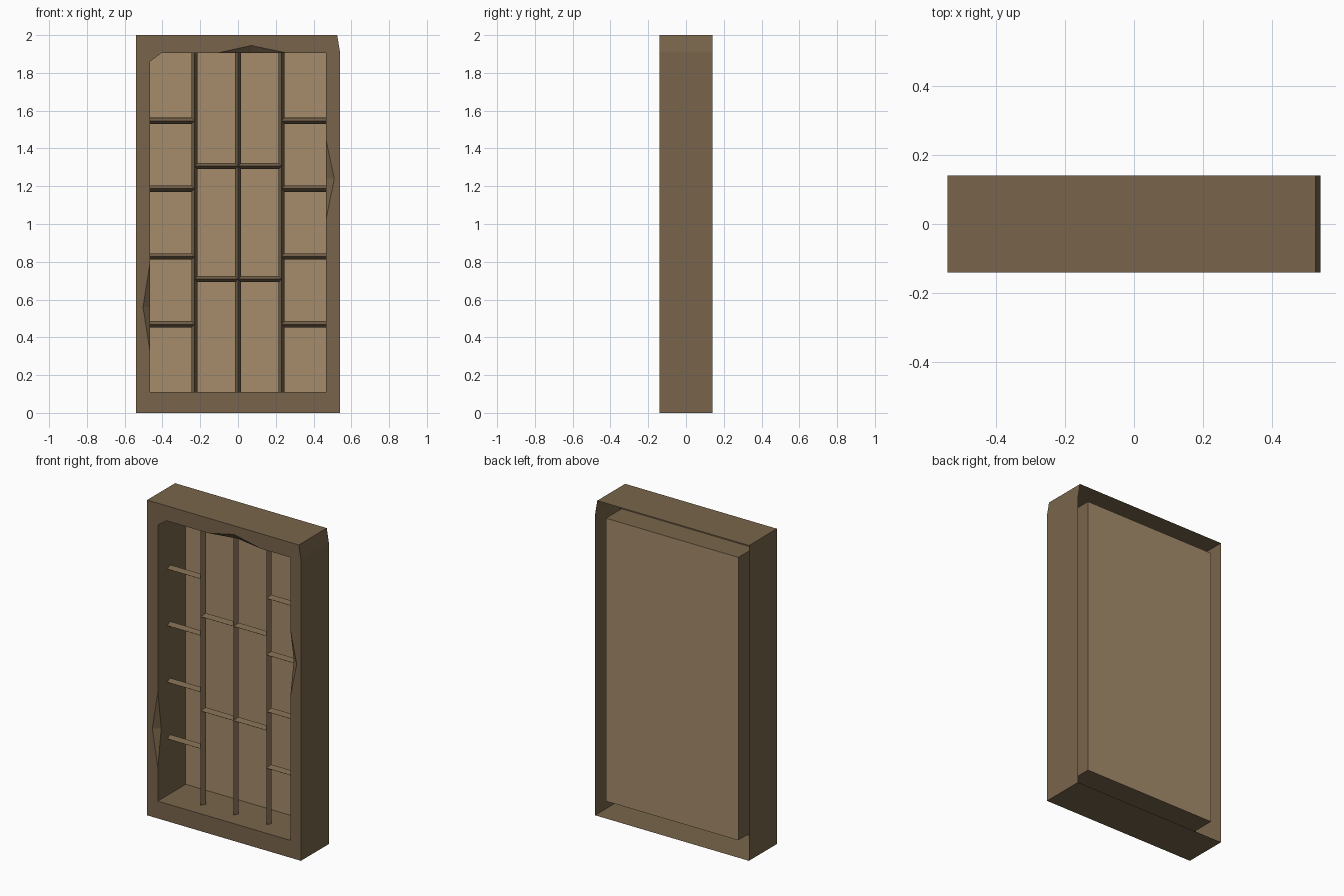
import bpy, bmesh
from mathutils import Vector

cube = bpy.data.objects.get("Cube")
if cube:
    bpy.data.objects.remove(cube, do_unlink=True)


def material(name, rgb):
    m = bpy.data.materials.new(name)
    m.use_nodes = True
    m.diffuse_color = (*rgb, 1)
    m.node_tree.nodes["Principled BSDF"].inputs["Base Color"].default_value = (*rgb, 1)
    return m


wood = material("dark wood", (0.19, 0.13, 0.071))
panel = material("light panel", (0.38, 0.265, 0.149))


def finish(name, bm, mat):
    mesh = bpy.data.meshes.new(name)
    bm.to_mesh(mesh)
    bm.free()
    mesh.materials.append(mat)
    obj = bpy.data.objects.new(name, mesh)
    bpy.context.collection.objects.link(obj)
    return obj


FRONT, BACK = -0.14, 0.14
W, LOW, TOP = 0.465, 0.11, 1.905       # opening
CHIP, CORNER = -0.105, -0.08           # depth reached by the chips


# Frame: open-backed shell with a chipped opening
bm = bmesh.new()
cache = {}


def vert(x, z, y=FRONT):
    key = (x, y, z)
    if key not in cache:
        cache[key] = bm.verts.new(key)
    return cache[key]


def face(*points):
    return bm.faces.new([vert(*p) for p in points])


def loop_edges(points):
    vs = [vert(*p) for p in points]
    return [bm.edges.get((a, b)) or bm.edges.new((a, b))
            for a, b in zip(vs, vs[1:] + vs[:1])]


outer = [(-0.54, 0), (-0.54, 2), (0.525, 2), (0.54, 1.91), (0.54, 0)]
for a, b in zip(outer, outer[1:] + outer[:1]):
    face(a, b, (*b, BACK), (*a, BACK))

# Each chip is start, worn point on the front, end, and deep point on the wall
left_chip = [(-W, 0.32), (-0.503, 0.56), (-W, 0.8), (-W, 0.56, CHIP)]
top_chip = [(-0.11, TOP), (0.07, 1.945), (0.26, TOP), (0.07, TOP, CHIP)]
right_chip = [(W, 1.45), (0.51, 1.24), (W, 1.02), (W, 1.24, CHIP)]
for start, worn, end, deep in (left_chip, top_chip, right_chip):
    face(start, worn, deep)
    face(worn, end, deep)

# Opening walls, and the splinter left across one upper corner
splinter = [(-W, 1.86), (-0.405, TOP)]
corner = (-W, TOP, CORNER)
face(splinter[0], splinter[1], corner)


def wall(front, chip=None):
    a, b = front[0], front[-1]
    face(*front, (b[0], b[1], BACK), (a[0], a[1], BACK))


wall([(-W, LOW), left_chip[0], left_chip[3], left_chip[2], splinter[0], corner])
wall([corner, splinter[1], top_chip[0], top_chip[3], top_chip[2], (W, TOP)])
wall([(W, TOP), right_chip[0], right_chip[3], right_chip[2], (W, LOW)])
wall([(W, LOW), (-W, LOW)])

opening = [(-W, LOW), *left_chip[:3], *splinter, *top_chip[:3],
           (W, TOP), *right_chip[:3], (W, LOW)]
bmesh.ops.triangle_fill(bm, edges=loop_edges(outer) + loop_edges(opening),
                        use_beauty=True, normal=(0, -1, 0))
bmesh.ops.recalc_face_normals(bm, faces=bm.faces[:])
front = next(f for f in bm.faces if all(abs(v.co.y - FRONT) < 1e-4 for v in f.verts))
if front.normal.y > 0:
    bmesh.ops.reverse_faces(bm, faces=bm.faces[:])
finish("frame", bm, wood)

# Back panel
bm = bmesh.new()
bm.faces.new([bm.verts.new((x, BACK, z)) for x, z in
              ((-W, LOW), (W, LOW), (W, TOP), (-W, TOP))])
finish("back_panel", bm, panel)


# Glazing bars: triangular, edge to the front; half width against the walls
def bar(name, a, b, sides=(-1, 1)):
    a, b = (Vector((p[0], 0, p[1])) for p in (a, b))
    across = (b - a).normalized().cross(Vector((0, 1, 0)))
    half = 0.0165
    section = [Vector((0, -0.045, 0))]
    section += [across * half * max(min(s, 1), -1) + Vector((0, -0.017, 0)) for s in sides]
    bm = bmesh.new()
    ends = [[bm.verts.new(p + o) for o in section] for p in (a, b)]
    for i in range(3):
        j = (i + 1) % 3
        bm.faces.new((ends[0][i], ends[0][j], ends[1][j], ends[1][i]))
    bm.faces.new(ends[0])
    bm.faces.new(ends[1][::-1])
    bmesh.ops.recalc_face_normals(bm, faces=bm.faces[:])
    finish(name, bm, wood)


X = 0.23
for name, x in (("left", X), ("middle", 0), ("right", -X)):
    bar(f"{name}_upright_bar", (x, LOW), (x, TOP))

rim = [(-W, LOW), (W, LOW), (W, TOP), (-W, TOP)]
for name, a, b in zip(("bottom", "left", "top", "right"), rim, rim[1:] + rim[:1]):
    bar(f"{name}_edge_bar", a, b, sides=(-1, 0))

for i in range(1, 5):
    z = LOW + (TOP - LOW) * i / 5
    bar(f"right_cross_bar_{i}", (-W, z), (-X, z))
    bar(f"left_cross_bar_{i}", (X, z), (W, z))
for i in (1, 2):
    z = LOW + (TOP - LOW) * i / 3
    bar(f"middle_cross_bar_{i}", (-X, z), (X, z))
